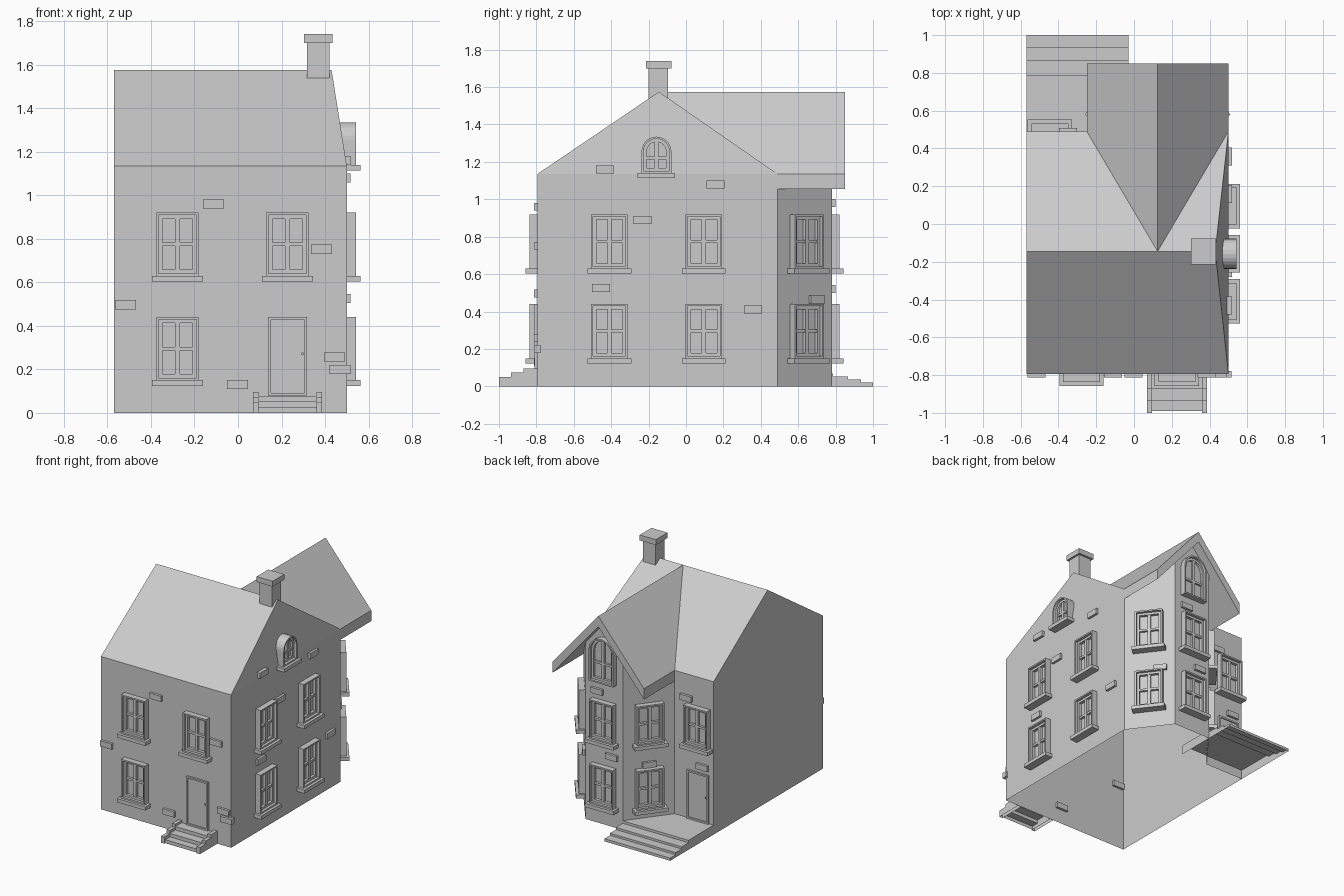
import bpy, bmesh
from math import pi, sin, cos, atan2
from mathutils import Matrix, Vector

if "Cube" in bpy.data.objects:
    bpy.data.objects.remove(bpy.data.objects["Cube"], do_unlink=True)

grey = bpy.data.materials.new("plain grey")
grey.use_nodes = True
GREY = (0.6, 0.6, 0.6, 1)
grey.diffuse_color = GREY
grey.node_tree.nodes["Principled BSDF"].inputs["Base Color"].default_value = GREY


def finish(name, bm, matrix=None):
    """Turn a bmesh into a named object."""
    bmesh.ops.recalc_face_normals(bm, faces=bm.faces)
    mesh = bpy.data.meshes.new(name)
    bm.to_mesh(mesh)
    bm.free()
    mesh.materials.append(grey)
    obj = bpy.data.objects.new(name, mesh)
    if matrix:
        obj.matrix_world = matrix
    bpy.context.collection.objects.link(obj)
    return obj


def box(bm, x0, x1, y0, y1, z0, z1):
    size = Matrix.Diagonal((x1 - x0, y1 - y0, z1 - z0, 1))
    mid = Matrix.Translation(((x0 + x1) / 2, (y0 + y1) / 2, (z0 + z1) / 2))
    bmesh.ops.create_cube(bm, size=1, matrix=mid @ size)


def polys(bm, faces):
    for f in faces:
        bm.faces.new([bm.verts.new(p) for p in f])
    bmesh.ops.remove_doubles(bm, verts=bm.verts, dist=0.0005)


def outline(w, h, arched, t=0.0):
    """Rectangle or round-headed outline, inset by t."""
    r = w / 2 - t
    if not arched:
        return [(-r, t), (r, t), (r, h - t), (-r, h - t)]
    spring = h - w / 2
    arc = [(r * cos(i * pi / 12), spring + r * sin(i * pi / 12)) for i in range(13)]
    return [(-r, t), (r, t)] + arc


def ring(bm, outer, inner, front, back):
    """Frame between two outlines, running from back to front."""
    loops = [[bm.verts.new((u, y, v)) for u, v in o]
             for o, y in ((outer, back), (outer, front), (inner, front), (inner, back))]
    n = len(outer)
    for a, b in zip(loops, loops[1:] + loops[:1]):
        for i in range(n):
            j = (i + 1) % n
            bm.faces.new((a[i], a[j], b[j], b[i]))


def on_wall(x, y, z, turn):
    return Matrix.Translation((x, y, z)) @ Matrix.Rotation(turn, 4, 'Z')


def window(name, place, w=0.195, h=0.29, arched=False, back=0.0, sill=True):
    bm = bmesh.new()
    ring(bm, outline(w, h, arched), outline(w, h, arched, 0.011), -0.042, back)
    ring(bm, outline(w, h, arched, 0.011), outline(w, h, arched, 0.028), -0.022, back)
    box(bm, -0.011, 0.011, -0.02, back, 0.02, h - 0.012)
    mid = h * (0.42 if arched else 0.5)
    box(bm, -w / 2 + 0.02, w / 2 - 0.02, -0.018, back, mid - 0.008, mid + 0.008)
    if arched:
        # glass pane closes the arch where the gable leans away
        bm.faces.new([bm.verts.new((u, -0.004, v)) for u, v in outline(w, h, True, 0.02)])
    if sill:
        box(bm, -w / 2 - 0.02, w / 2 + 0.02, -0.062, back, -0.027, 0)
    finish(name, bm, place)


def door(name, place):
    bm = bmesh.new()
    w, h = 0.178, 0.36
    ring(bm, outline(w, h, False), outline(w, h, False, 0.012), -0.014, 0)
    box(bm, -w / 2 + 0.012, w / 2 - 0.012, -0.006, 0, 0, h - 0.012)
    box(bm, 0.064, 0.072, -0.016, 0, 0.185, 0.197)
    finish(name, bm, place)


def brick(place):
    bm = bmesh.new()
    box(bm, -0.048, 0.048, -0.018, 0.018, -0.021, 0.021)
    finish("raised_brick", bm, place)


# Main dimensions
L, R, F, B = -0.57, 0.50, -0.795, 0.49
EAVE, RIDGE, RY = 1.135, 1.575, -0.145
CX, HALF, BAY_Y, BAY_W, OVER = 0.125, 0.375, 0.78, 0.155, 0.85
SLOPE = (RIDGE - EAVE) / HALF

# House walls, open underneath
bm = bmesh.new()
tl, tr = (L, RY, RIDGE), (0.43, RY, RIDGE)
polys(bm, [
    [(L, F, 0), (R, F, 0), (R, F, EAVE), (L, F, EAVE)],
    [(R, F, 0), (R, B, 0), (R, B, EAVE), (R, F, EAVE)],
    [(R, F, EAVE), (R, B, EAVE), tr],
    [(L, F, 0), (L, F, EAVE), tl, (L, B, EAVE), (L, B, 0)],
    [(L, B, 0), (L, B, EAVE), (CX - HALF, B, EAVE), (CX - HALF, B, 0)],
])
finish("house_walls", bm)

# Main roof
bm = bmesh.new()
polys(bm, [
    [(L, F, EAVE), (R, F, EAVE), tr, tl],
    [(L, B, EAVE), tl, tr, (R, B, EAVE)],
])
finish("main_roof", bm)


# Canted bay with gabled back wall
def under_roof(d):
    return RIDGE - SLOPE * d - 0.04


bm = bmesh.new()
faces = [[(CX - BAY_W, BAY_Y, 0), (CX + BAY_W, BAY_Y, 0),
          (CX + BAY_W, BAY_Y, under_roof(BAY_W)), (CX, BAY_Y, under_roof(0)),
          (CX - BAY_W, BAY_Y, under_roof(BAY_W))]]
for s in (-1, 1):
    a, b = CX + s * HALF, CX + s * BAY_W
    faces.append([(a, B, 0), (b, BAY_Y, 0), (b, BAY_Y, under_roof(BAY_W)),
                  (a, B, under_roof(HALF))])
polys(bm, faces)
finish("bay_walls", bm)

# Bay roof slab, mitred into the main roof
bm = bmesh.new()
section = [(-HALF, EAVE, B), (0, RIDGE, RY), (HALF, EAVE, B)]
section += [(d, z - 0.08, y) for d, z, y in reversed(section)]
inner = [bm.verts.new((CX + d, y, z)) for d, z, y in section]
outer = [bm.verts.new((CX + d, OVER, z)) for d, z, y in section]
for i in range(6):
    j = (i + 1) % 6
    bm.faces.new((inner[i], inner[j], outer[j], outer[i]))
for v in (inner, outer):
    bm.faces.new((v[0], v[1], v[4], v[5]))
    bm.faces.new((v[1], v[2], v[3], v[4]))
finish("bay_roof", bm)

# Chimney
bm = bmesh.new()
box(bm, 0.316, 0.42, -0.2, -0.095, 1.45, 1.70)
box(bm, 0.303, 0.435, -0.215, -0.078, 1.70, 1.74)
finish("chimney", bm)

# Wall directions
FRONT, RIGHT, BACK = 0, pi / 2, pi
run, rise = HALF - BAY_W, BAY_Y - B
CANT = {1: atan2(rise, -run), -1: atan2(-rise, -run)}
cant_x, cant_y = (HALF + BAY_W) / 2, (B + BAY_Y) / 2

# Windows on both floors
for floor, z in (("lower", 0.15), ("upper", 0.63)):
    window(floor + "_front_window", on_wall(-0.278, F, z, FRONT))
    for y in (-0.41, 0.095):
        window(floor + "_side_window", on_wall(R, y, z, RIGHT))
    window(floor + "_bay_window", on_wall(CX, BAY_Y, z, BACK))
    for s, turn in CANT.items():
        window(floor + "_canted_window", on_wall(CX + s * cant_x, cant_y, z, turn))
window("upper_front_window", on_wall(0.227, F, 0.63, FRONT))
window("upper_back_window", on_wall(-0.445, B, 0.63, BACK))

# Round-headed attic windows
window("side_attic_window", on_wall(R, -0.158, 1.14, RIGHT), 0.16, 0.195, True, 0.045)
window("bay_attic_window", on_wall(CX, BAY_Y, 1.06, BACK), 0.2, 0.33, True, 0, False)

# Doors
door("front_door", on_wall(0.228, F, 0.08, FRONT))
door("back_door", on_wall(-0.445, B, 0.07, BACK))

# Scattered raised bricks
for x, z in ((-0.112, 0.96), (0.383, 0.752), (-0.517, 0.497), (-0.003, 0.13),
             (0.443, 0.257), (0.468, 0.2)):
    brick(on_wall(x, F, z, FRONT))
for y, z in ((-0.432, 1.16), (0.158, 1.08), (-0.232, 0.89), (-0.455, 0.525), (0.358, 0.41)):
    brick(on_wall(R, y, z, RIGHT))
for x, y, z in ((0.18, BAY_Y, 0.98), (0.06, BAY_Y, 0.52), (-0.35, B, 0.96), (-0.48, B, 0.48)):
    brick(on_wall(x, y, z, BACK))
for s, turn in CANT.items():
    shift = 0.06 if s > 0 else 0
    brick(on_wall(CX + s * (cant_x - shift * 0.75), cant_y + shift, 0.465, turn))


# Stairs: stepped sheet with closed sides, open underneath
def stairs(bm, x0, x1, wall, levels):
    prev = wall
    for i, (end, z) in enumerate(levels):
        below = levels[i + 1][1] if i + 1 < len(levels) else 0
        polys(bm, [[(x0, prev, z), (x1, prev, z), (x1, end, z), (x0, end, z)],
                   [(x0, end, z), (x1, end, z), (x1, end, below), (x0, end, below)]]
              + [[(x, prev, 0), (x, prev, z), (x, end, z), (x, end, 0)] for x in (x0, x1)])
        prev = end


bm = bmesh.new()
stairs(bm, L, CX - BAY_W, B, [(0.785, 0.07), (0.865, 0.052), (0.935, 0.036), (1.0, 0.02)])
finish("back_porch", bm)

bm = bmesh.new()
stairs(bm, 0.095, 0.36, F, [(-0.87, 0.078), (-0.935, 0.052), (-0.99, 0.026)])
finish("front_steps", bm)
for side, x in (("left", 0.36), ("right", 0.068)):
    bm = bmesh.new()
    stairs(bm, x, x + 0.027, F, [(-0.87, 0.095), (-0.935, 0.073), (-1.0, 0.05)])
    finish(side + "_step_cheek", bm)
